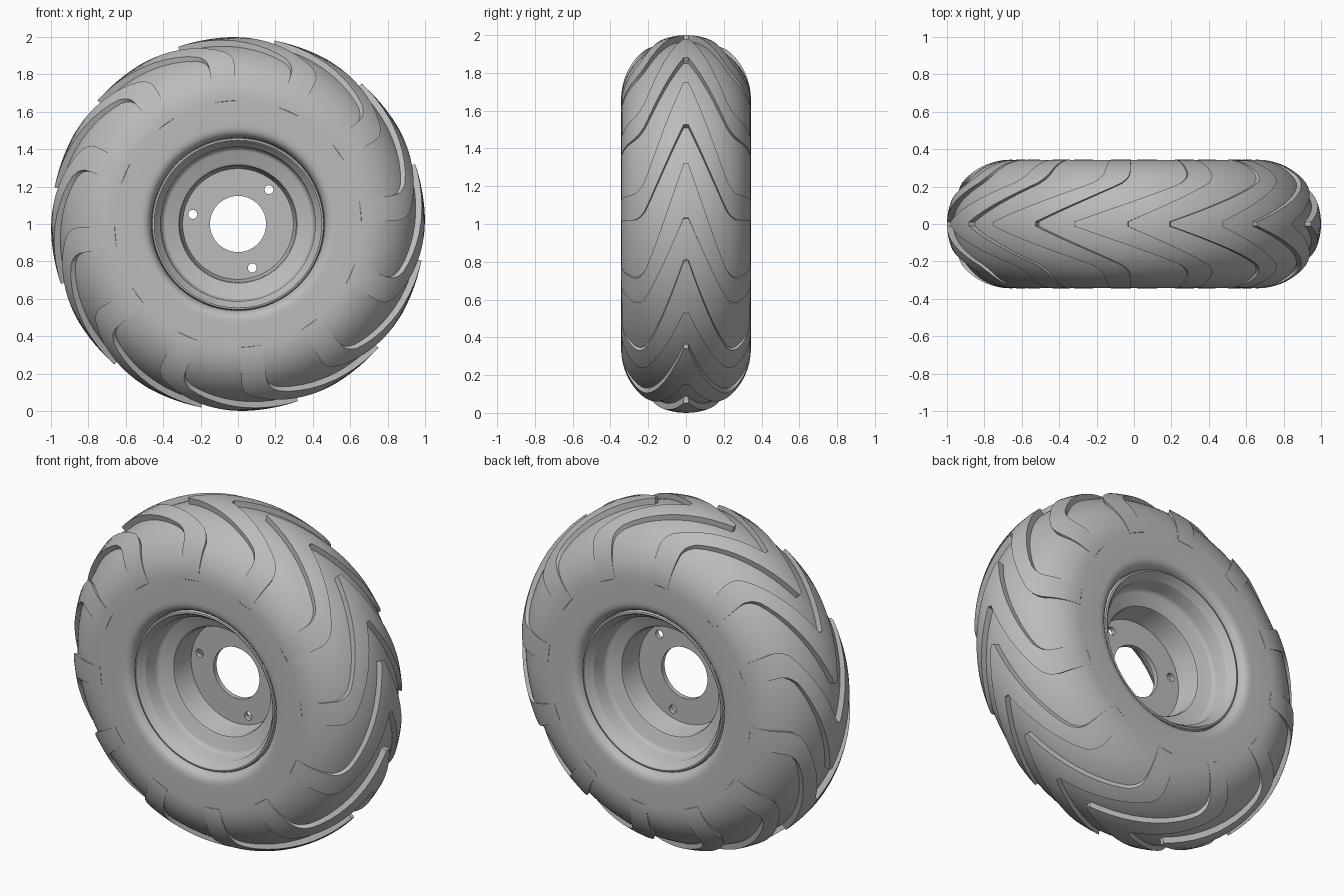
import bpy, bmesh
from math import sin, cos, pi, radians

cube = bpy.data.objects.get("Cube")
if cube:
    bpy.data.objects.remove(cube)

HALF_W, R_SIDE, CROWN, LUG_H = 0.343, 0.66, 0.34, 0.035
LUGS = 12

grey = bpy.data.materials.new("plain_grey")
grey.use_nodes = True
grey.diffuse_color = (0.5, 0.5, 0.5, 1)
grey.node_tree.nodes["Principled BSDF"].inputs["Base Color"].default_value = (0.5, 0.5, 0.5, 1)


def finish(obj, angle=35):
    obj.data.materials.clear()
    obj.data.materials.append(grey)
    bpy.ops.object.select_all(action="DESELECT")
    obj.select_set(True)
    bpy.context.view_layer.objects.active = obj
    bpy.ops.object.shade_smooth_by_angle(angle=radians(angle))


def to_object(name, bm):
    bmesh.ops.recalc_face_normals(bm, faces=bm.faces)
    mesh = bpy.data.meshes.new(name)
    bm.to_mesh(mesh)
    bm.free()
    obj = bpy.data.objects.new(name, mesh)
    obj.location.z = 1
    bpy.context.collection.objects.link(obj)
    finish(obj)
    return obj


def tube(bm, rings, wrap=False):
    """Bridge closed rings of points; wrap them round or cap both ends."""
    loops = [[bm.verts.new(p) for p in ring] for ring in rings]
    pairs = list(zip(loops, loops[1:])) + ([(loops[-1], loops[0])] if wrap else [])
    for a, b in pairs:
        for i in range(len(a)):
            j = (i + 1) % len(a)
            bm.faces.new((a[i], a[j], b[j], b[i]))
    if not wrap:
        bm.faces.new(loops[0])
        bm.faces.new(loops[-1])


def polar(r, a, y):
    return (r * cos(a), y, r * sin(a))


def lathe(name, half, steps=128):
    """Turn a (radius, width) profile, mirrored about the middle, round the axle."""
    profile = half + [(r, -y) for r, y in reversed(half) if y > 0]
    bm = bmesh.new()
    tube(bm, [[polar(r, 2 * pi * i / steps, y) for r, y in profile]
              for i in range(steps)], wrap=True)
    return to_object(name, bm)


# Tyre carcass: bead, flat sidewall and round crown
bead = [(0.46, 0.27), (0.465, 0.30), (0.475, 0.322), (0.49, 0.336), (0.51, 0.342), (0.53, HALF_W)]
crown = [(R_SIDE + (CROWN - LUG_H) * cos(t), HALF_W * sin(t))
         for t in (radians(90 - 5 * i) for i in range(18))]
lathe("tyre", bead + crown + [(R_SIDE + CROWN - LUG_H, 0)])

# Stepped rim barrel with a rolled lip
lathe("rim", [(0.462, 0.25), (0.462, 0.30), (0.457, 0.31), (0.448, 0.312), (0.44, 0.305),
              (0.432, 0.285), (0.42, 0.275), (0.413, 0.265), (0.41, 0.19), (0.402, 0.175),
              (0.39, 0.168), (0.33, 0.155), (0.316, 0.148), (0.31, 0.135),
              (0.304, 0.03), (0.295, 0.012)])


# Chevron lugs: each arm sweeps back, then turns straight down the shoulder
def sweep(y):
    y = max(0, abs(y) - 0.012)
    knee, end = 0.205, 0.27
    if y < knee:
        return 0.9 * y / knee
    t = min(1, (y - knee) / (end - knee))
    return 0.9 + 0.1 * (1 - (1 - t) ** 2)


def lug(bm, start):
    rings = []
    stations = sorted([radians(4 * i) for i in range(-22, 23)] + [-0.035, 0.035, -pi / 2, pi / 2])
    for t in stations:
        y = HALF_W * sin(t)
        s = sweep(y)
        lead = start + radians(1.8 - 30.5 * s)
        trail = start + radians(18.7 - 38.2 * s)
        top, low = R_SIDE + CROWN * cos(t), R_SIDE - 0.02 + (CROWN - 0.06) * cos(t)
        spread = [lead + (trail - lead) * k / 6 for k in range(7)]
        rings.append([polar(top, a, y * 1.002) for a in spread]
                     + [polar(low, a, y * 0.96) for a in reversed(spread)])
    tube(bm, rings)


bm = bmesh.new()
for n in range(LUGS):
    lug(bm, radians(30 + n * 360 / LUGS))
to_object("tread_lugs", bm)

# Wheel disc: a filled outline with a hub opening and three bolt holes
curve = bpy.data.curves.new("wheel_disc", "CURVE")
curve.dimensions, curve.fill_mode, curve.extrude = "2D", "BOTH", 0.014


def circle(r, x=0, y=0, n=64):
    spline = curve.splines.new("POLY")
    spline.points.add(n - 1)
    spline.use_cyclic_u = True
    for i, p in enumerate(spline.points):
        a = 2 * pi * i / n
        p.co = (x + r * cos(a), y + r * sin(a), 0, 1)


circle(0.31, n=96)
circle(0.15)
for k in range(3):
    a = radians(48 + 120 * k)
    circle(0.024, 0.247 * cos(a), 0.247 * sin(a), 24)

disc = bpy.data.objects.new("wheel_disc", curve)
disc.rotation_euler.x = pi / 2
disc.location.z = 1
bpy.context.collection.objects.link(disc)
bpy.ops.object.select_all(action="DESELECT")
disc.select_set(True)
bpy.context.view_layer.objects.active = disc
bpy.ops.object.convert(target="MESH")
finish(bpy.context.view_layer.objects.active)
